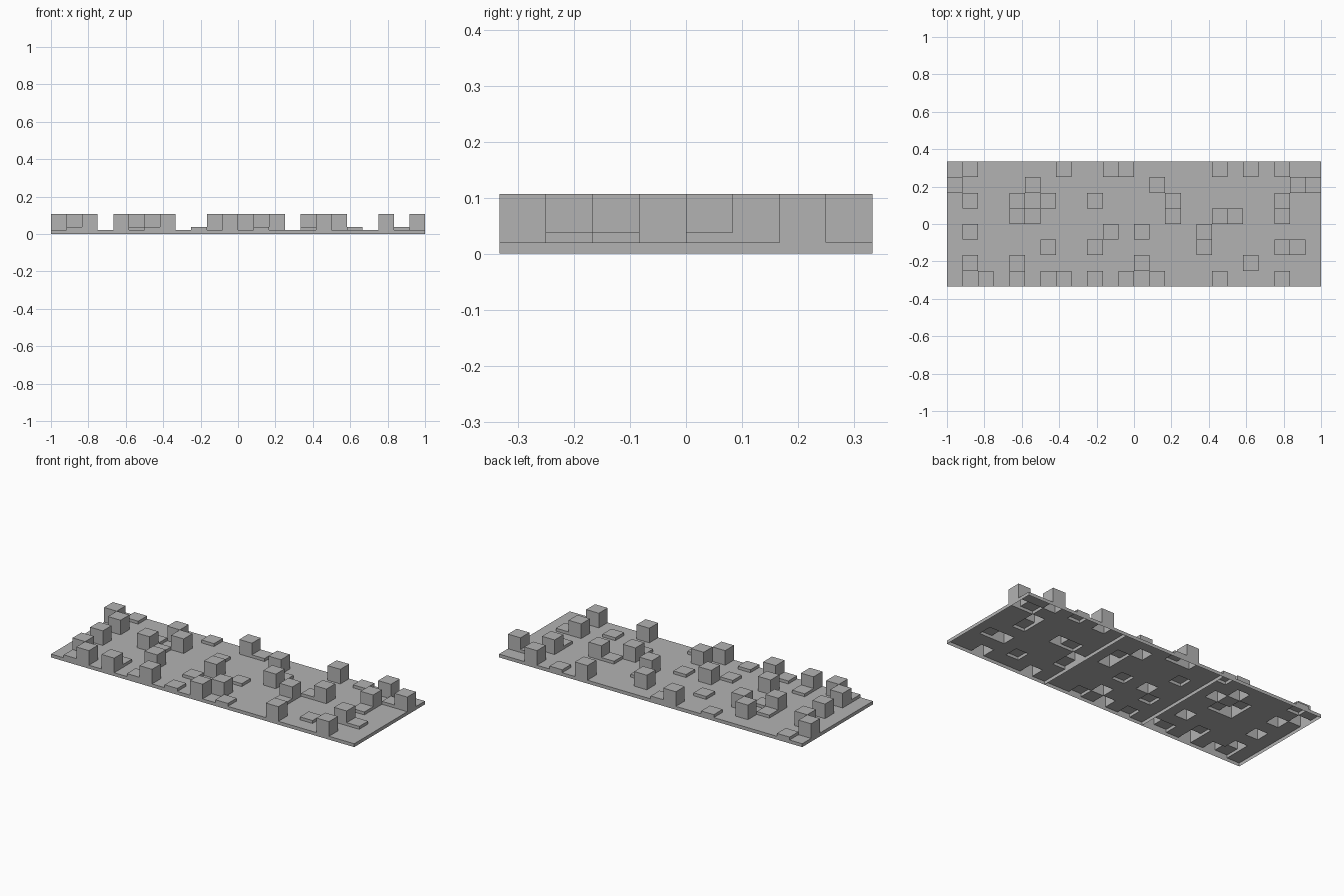
import bpy, bmesh
from mathutils import Vector

cube = bpy.data.objects.get("Cube")
if cube:
    bpy.data.objects.remove(cube, do_unlink=True)

grey = bpy.data.materials.new("plain grey")
grey.use_nodes = True
COLOUR = (0.45, 0.45, 0.45, 1)
grey.diffuse_color = COLOUR
grey.node_tree.nodes["Principled BSDF"].inputs["Base Color"].default_value = COLOUR

CELL = 1 / 12
SIZE = 8  # cells along each side of a tile
HEIGHT = {".": 0.02, "l": 0.0375, "t": 0.107}  # floor, low slab, tall block

# Layout from back to front, left to right: three tiles side by side
LAYOUT = [
    ".l.....l..tl.....t.l.t..",
    "t....t.......t........lt",
    ".t..l.t..l....l......t..",
    "....tl........t..lt..l..",
    ".t........t.l...t.......",
    "......t..l......l....tl.",
    ".t..l.......t......l....",
    ".lt.t.lt.l.t.l...t...t..",
]


def build_tile(name, first_col):
    """Open-bottomed shell: a top per cell, a wall at each downward step."""
    bm = bmesh.new()

    def height(col, row):
        if 0 <= col < SIZE and 0 <= row < SIZE:
            return HEIGHT[LAYOUT[row][first_col + col]]
        return 0

    def quad(points):
        bm.faces.new([bm.verts.new(p) for p in points])

    for row in range(SIZE):
        for col in range(SIZE):
            h = height(col, row)
            centre = Vector(((first_col + col - 11.5) * CELL, (3.5 - row) * CELL, 0))
            half = CELL / 2
            quad([centre + Vector((sx * half, sy * half, h))
                  for sx, sy in ((-1, -1), (1, -1), (1, 1), (-1, 1))])
            for dx, dy in ((1, 0), (-1, 0), (0, 1), (0, -1)):
                low = height(col + dx, row - dy)
                if h > low:
                    mid = centre + Vector((dx, dy, 0)) * half
                    side = Vector((-dy, dx, 0)) * half
                    bottom, top = Vector((0, 0, low)), Vector((0, 0, h))
                    quad([mid - side + bottom, mid + side + bottom,
                          mid + side + top, mid - side + top])

    bmesh.ops.remove_doubles(bm, verts=bm.verts, dist=0.0005)
    mesh = bpy.data.meshes.new(name)
    bm.to_mesh(mesh)
    bm.free()
    mesh.materials.append(grey)
    bpy.context.collection.objects.link(bpy.data.objects.new(name, mesh))


for index, name in enumerate(("right_tile", "middle_tile", "left_tile")):
    build_tile(name, index * SIZE)
